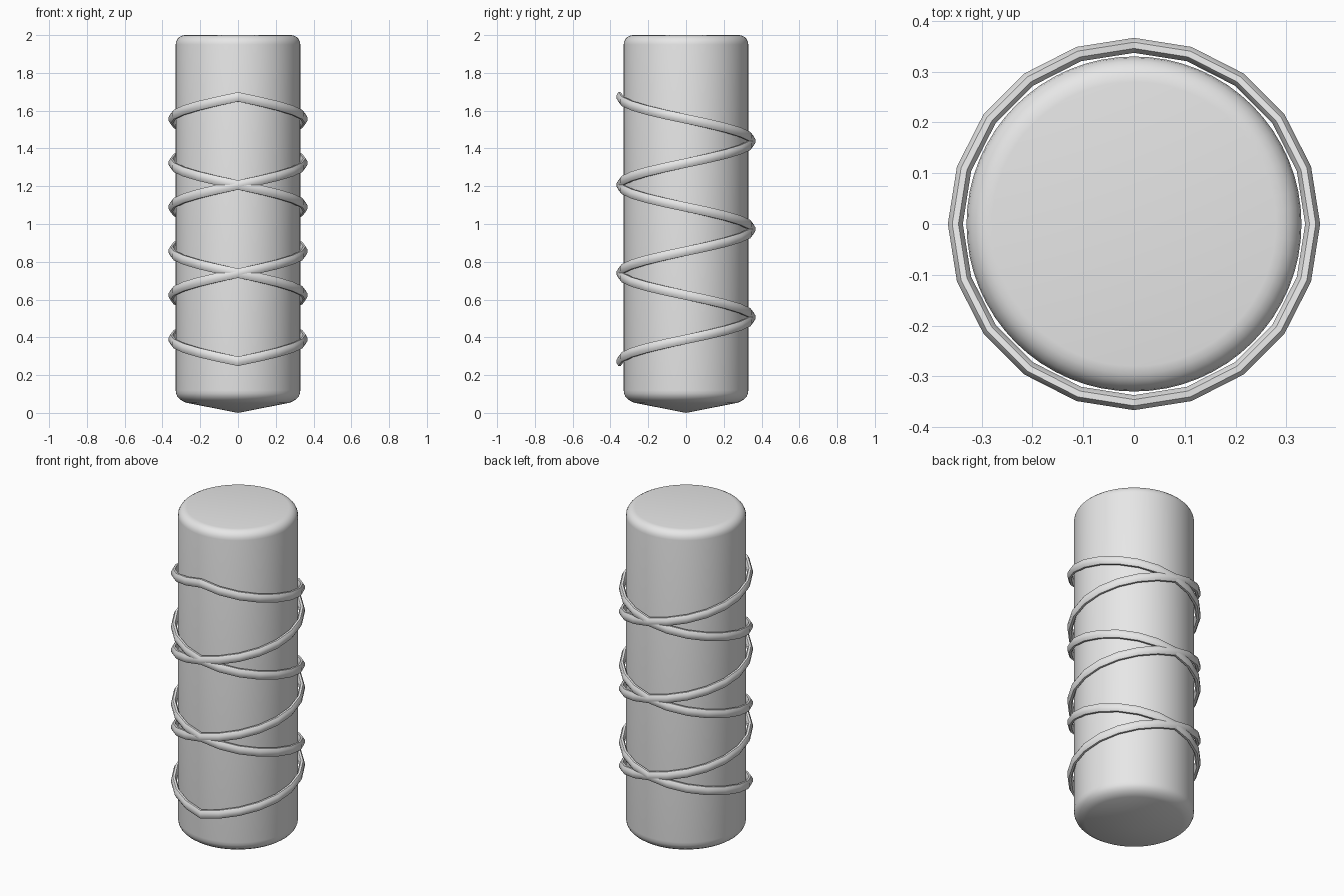
import bpy, bmesh, math

if "Cube" in bpy.data.objects:
    bpy.data.objects.remove(bpy.data.objects["Cube"])

grey = bpy.data.materials.new("light_grey")
grey.diffuse_color = (0.8, 0.8, 0.8, 1)
grey.use_nodes = True
grey.node_tree.nodes["Principled BSDF"].inputs["Base Color"].default_value = grey.diffuse_color


def finish(name, bm, angle):
    bmesh.ops.recalc_face_normals(bm, faces=bm.faces)
    me = bpy.data.meshes.new(name)
    bm.to_mesh(me)
    bm.free()
    ob = bpy.data.objects.new(name, me)
    bpy.context.collection.objects.link(ob)
    me.materials.append(grey)
    bpy.ops.object.select_all(action='DESELECT')
    bpy.context.view_layer.objects.active = ob
    ob.select_set(True)
    bpy.ops.object.shade_smooth_by_angle(angle=math.radians(angle))
    return ob


def lathe(name, profile, sides):
    bm = bmesh.new()
    rings = []
    for r, z in profile:
        rings.append([bm.verts.new((r * math.cos(2 * math.pi * i / sides),
                                    r * math.sin(2 * math.pi * i / sides), z))
                      for i in range(sides)])
    for a, b in zip(rings, rings[1:]):
        for i in range(sides):
            j = (i + 1) % sides
            bm.faces.new((a[i], a[j], b[j], b[i]))
    bm.faces.new(rings[-1])
    tip = bm.verts.new((0, 0, 0))
    for i in range(sides):
        bm.faces.new((tip, rings[0][i], rings[0][(i + 1) % sides]))
    return finish(name, bm, 40)


# Rounded cylinder with a shallow conical bottom
R = 0.33
profile = [(0.27, 0.053), (0.29, 0.06), (0.308, 0.072), (0.321, 0.086), (0.328, 0.102), (R, 0.12)]
profile += [(R - 0.05 + 0.05 * math.cos(a), 1.95 + 0.05 * math.sin(a))
            for a in [math.pi / 2 * k / 5 for k in range(6)]]
lathe("body", profile, 64)


# Coiled tubes: three turns from the front, one each way round
def coil(name, direction, turns=3, steps=20, sides=8):
    bm = bmesh.new()
    rings = []
    total = turns * steps
    for k in range(total + 1):
        a = -math.pi / 2 + direction * 2 * math.pi * k / steps
        z = 0.273 + 1.4 * k / total
        ring = []
        for s in range(sides):
            t = 2 * math.pi * (s + 0.5) / sides
            r = 0.352 + 0.016 * math.cos(t)
            ring.append(bm.verts.new((r * math.cos(a), r * math.sin(a), z + 0.027 * math.sin(t))))
        rings.append(ring)
    for a, b in zip(rings, rings[1:]):
        for s in range(sides):
            n = (s + 1) % sides
            bm.faces.new((a[s], a[n], b[n], b[s]))
    bm.faces.new(rings[0])
    bm.faces.new(rings[-1])
    return finish(name, bm, 50)


coil("coil_right", 1)
coil("coil_left", -1)
